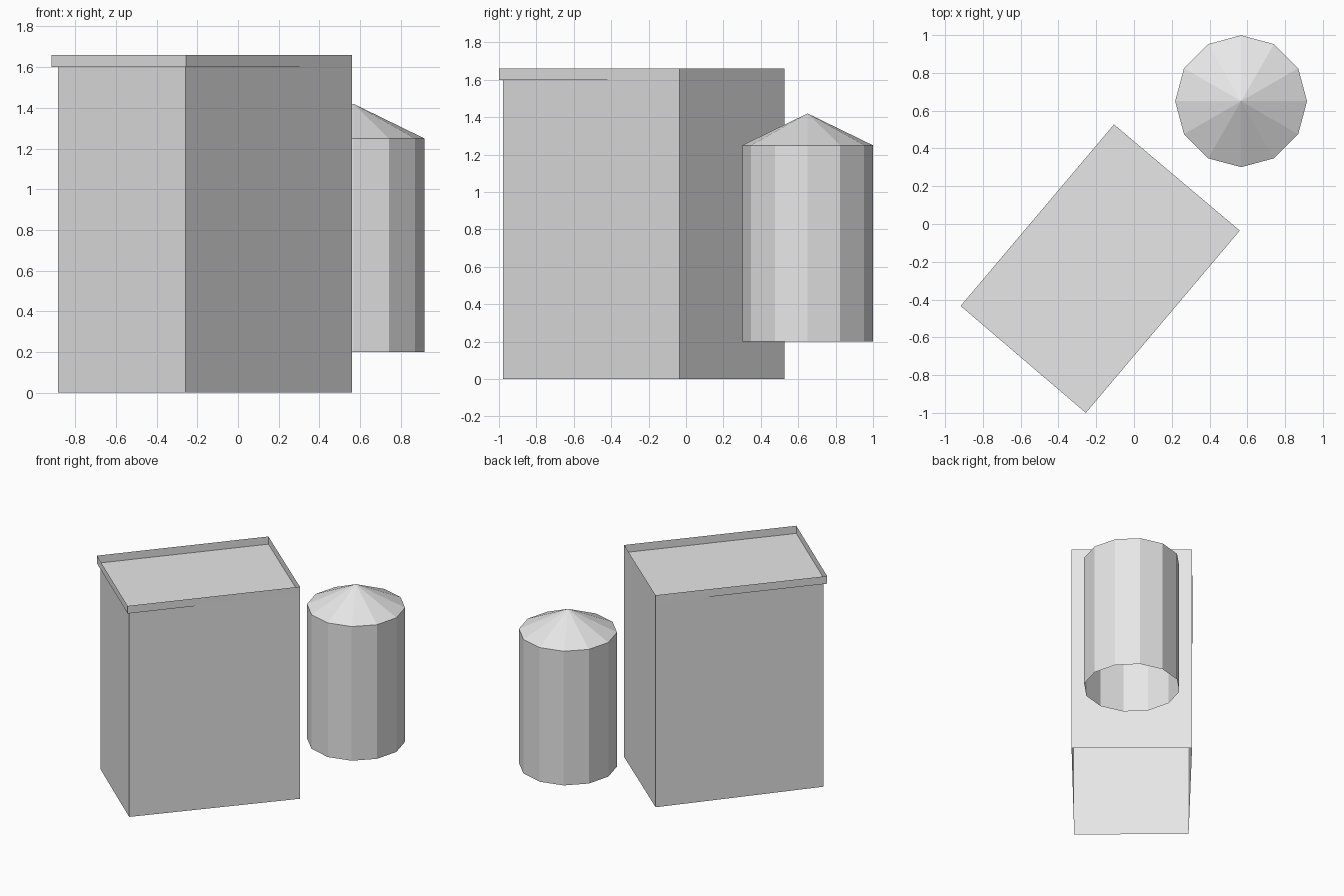
import bpy
import bmesh
from math import cos, sin, tau

cube = bpy.data.objects.get("Cube")
if cube:
    bpy.data.objects.remove(cube, do_unlink=True)

# One plain colour for everything
grey = bpy.data.materials.new("light_grey")
grey.use_nodes = True
colour = (0.8, 0.8, 0.8, 1)
grey.diffuse_color = colour
grey.node_tree.nodes["Principled BSDF"].inputs["Base Color"].default_value = colour


def ring(bm, outline, z):
    return [bm.verts.new((x, y, z)) for x, y in outline]


def walls(bm, low, high):
    for i in range(len(low)):
        j = (i + 1) % len(low)
        bm.faces.new((low[i], low[j], high[j], high[i]))


def finish(bm, name):
    mesh = bpy.data.meshes.new(name)
    bm.to_mesh(mesh)
    bm.free()
    mesh.materials.append(grey)
    obj = bpy.data.objects.new(name, mesh)
    bpy.context.collection.objects.link(obj)


# Footprints, anticlockwise: left, back, right, front corner
roof_outline = [(-0.918, -0.434), (-0.255, -1.0), (0.56, -0.035), (-0.106, 0.527)]
wall_outline = [(-0.884, -0.439), (-0.257, -0.979)] + roof_outline[2:]
ROOF_Z, PARAPET_Z = 1.6, 1.66

# Building walls, open underneath
bm = bmesh.new()
walls(bm, ring(bm, wall_outline, 0), ring(bm, wall_outline, ROOF_Z))
finish(bm, "building_walls")

# Flat roof with a thin parapet standing on its edge
bm = bmesh.new()
deck = ring(bm, roof_outline, ROOF_Z)
bm.faces.new(deck)
finish(bm, "roof_deck")

bm = bmesh.new()
walls(bm, ring(bm, roof_outline, ROOF_Z), ring(bm, roof_outline, PARAPET_Z))
finish(bm, "roof_parapet")

# Twelve-sided tank, open underneath, with a shallow conical cap
SIDES, RADIUS = 12, 0.349
cx, cy = 0.567, 0.65
circle = [(cx + RADIUS * cos(tau * i / SIDES), cy + RADIUS * sin(tau * i / SIDES))
          for i in range(SIDES)]
bm = bmesh.new()
eaves = ring(bm, circle, 1.25)
walls(bm, ring(bm, circle, 0.2), eaves)
apex = bm.verts.new((cx, cy, 1.42))
for i in range(SIDES):
    bm.faces.new((eaves[i], eaves[(i + 1) % SIDES], apex))
finish(bm, "round_tank")
